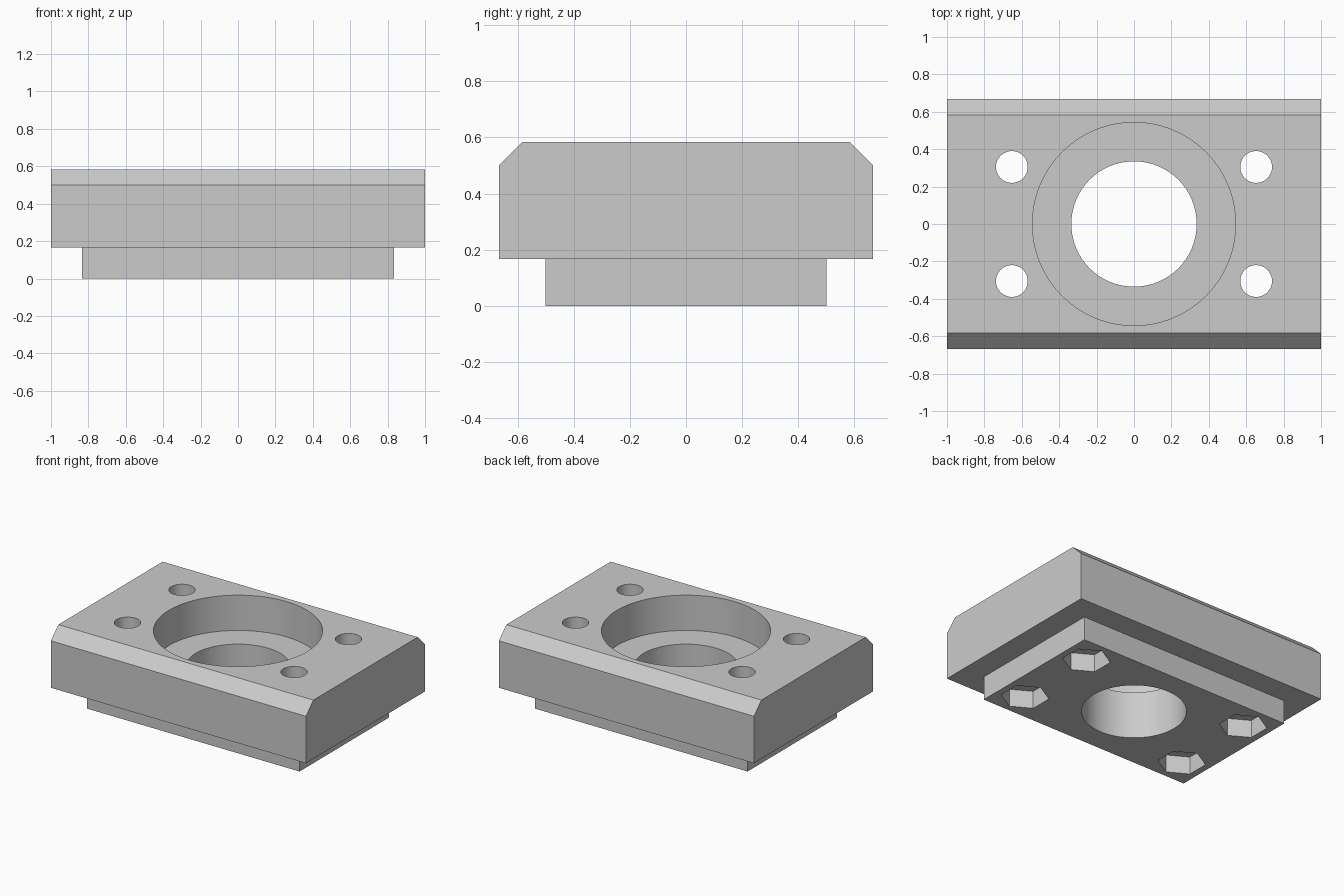
import bpy, bmesh, math

cube = bpy.data.objects.get("Cube")
if cube:
    bpy.data.objects.remove(cube, do_unlink=True)

grey = bpy.data.materials.new("plain_grey")
grey.use_nodes = True
COLOUR = (0.6, 0.6, 0.6, 1)
grey.diffuse_color = COLOUR
grey.node_tree.nodes["Principled BSDF"].inputs["Base Color"].default_value = COLOUR


def extrude(name, points, direction):
    """Solid prism from a planar outline swept along a direction."""
    bm = bmesh.new()
    face = bm.faces.new([bm.verts.new(p) for p in points])
    swept = bmesh.ops.extrude_face_region(bm, geom=[face])["geom"]
    bmesh.ops.translate(bm, vec=direction,
                        verts=[v for v in swept if isinstance(v, bmesh.types.BMVert)])
    bmesh.ops.recalc_face_normals(bm, faces=bm.faces)
    mesh = bpy.data.meshes.new(name)
    bm.to_mesh(mesh)
    bm.free()
    mesh.materials.append(grey)
    obj = bpy.data.objects.new(name, mesh)
    bpy.context.collection.objects.link(obj)
    return obj


def prism(name, x, y, radius, bottom, top, sides, turn=0.0):
    """Upright round or many-sided prism."""
    angles = [turn + math.tau * i / sides for i in range(sides)]
    ring = [(x + radius * math.cos(a), y + radius * math.sin(a), bottom) for a in angles]
    return extrude(name, ring, (0, 0, top - bottom))


def combine(body, helper, operation):
    """Apply a boolean and discard its helper."""
    helper.hide_render = True
    mod = body.modifiers.new(helper.name, "BOOLEAN")
    mod.operation, mod.solver, mod.object = operation, "EXACT", helper
    bpy.ops.object.modifier_apply(modifier=mod.name)
    bpy.data.objects.remove(helper, do_unlink=True)


WIDTH, DEPTH, CHAMFER = 1.0, 0.667, 0.083
STEP, TOP = 0.167, 0.583

# Main block: chamfered end profile swept along its length
half = [(DEPTH, STEP), (DEPTH, TOP - CHAMFER), (DEPTH - CHAMFER, TOP)]
profile = half + [(-y, z) for y, z in reversed(half)]
block = extrude("mounting_block", [(-WIDTH, y, z) for y, z in profile], (2 * WIDTH, 0, 0))
bpy.ops.object.select_all(action="DESELECT")
bpy.context.view_layer.objects.active = block
block.select_set(True)

# Narrower foot under the block
corners = [(-0.833, -0.5, 0), (0.833, -0.5, 0), (0.833, 0.5, 0), (-0.833, 0.5, 0)]
combine(block, extrude("foot", corners, (0, 0, STEP + 0.1)), "UNION")

# Stepped central bore
combine(block, prism("through_bore", 0, 0, 0.335, -0.1, 0.7, 96), "DIFFERENCE")
combine(block, prism("counterbore", 0, 0, 0.543, 0.333, 0.7, 96), "DIFFERENCE")

# Four bolt holes, each with a hexagonal nut pocket below
for x in (-0.653, 0.653):
    for y in (-0.305, 0.305):
        combine(block, prism("bolt_hole", x, y, 0.085, -0.1, 0.7, 48), "DIFFERENCE")
        combine(block, prism("nut_pocket", x, y, 0.154, -0.1, 0.125, 6, math.pi / 2),
                "DIFFERENCE")

bpy.ops.object.shade_smooth_by_angle(angle=math.radians(25))
